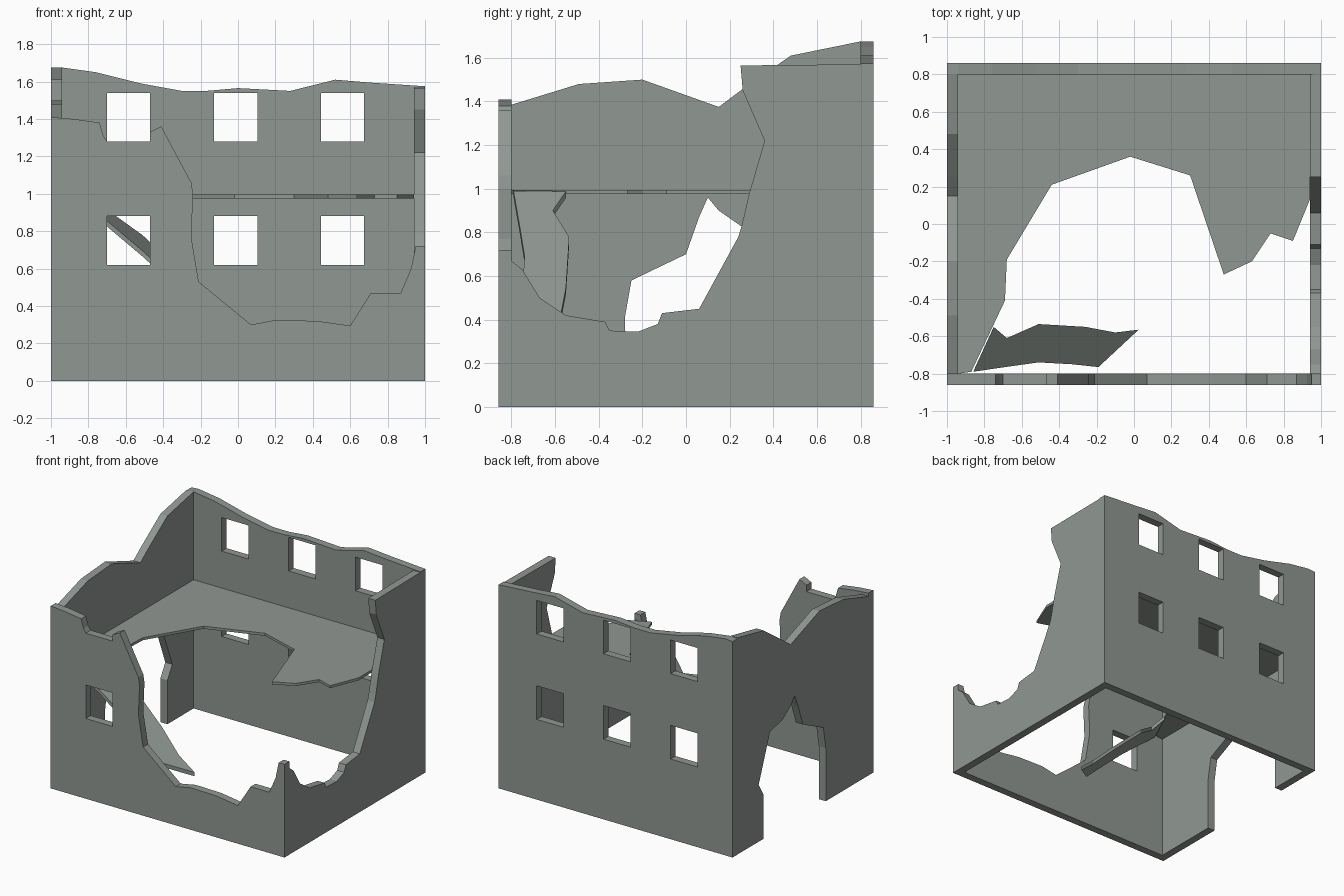
import bpy, bmesh, math

# One weathered concrete colour for the whole ruin
concrete = bpy.data.materials.new("grey_green_concrete")
concrete.diffuse_color = (0.28, 0.31, 0.285, 1)


def rect(x, z, w=0.23, h=0.26):
    return [(x, z), (x + w, z), (x + w, z + h), (x, z + h)]


def panel(name, outline, thickness, place, holes=()):
    """Fill a flat outline with holes, thicken it, then map (u, v, w) to world space."""
    cu = bpy.data.curves.new(name + "_profile", 'CURVE')
    cu.dimensions = '2D'
    cu.fill_mode = 'BOTH'
    cu.extrude = thickness / 2
    for loop in [outline, *holes]:
        sp = cu.splines.new('POLY')
        sp.points.add(len(loop) - 1)
        for p, (u, v) in zip(sp.points, loop):
            p.co = (u, v, 0, 1)
        sp.use_cyclic_u = True
    tmp = bpy.data.objects.new(name + "_profile", cu)
    bpy.context.collection.objects.link(tmp)
    bpy.context.view_layer.update()
    dg = bpy.context.evaluated_depsgraph_get()
    me = bpy.data.meshes.new_from_object(tmp.evaluated_get(dg))
    bpy.data.objects.remove(tmp)
    bm = bmesh.new()
    bm.from_mesh(me)
    bmesh.ops.remove_doubles(bm, verts=bm.verts, dist=0.0005)
    for v in bm.verts:
        v.co = place(*v.co)
    bmesh.ops.recalc_face_normals(bm, faces=bm.faces)
    for f in bm.faces:
        f.smooth = False
        f.material_index = 0
    bm.to_mesh(me)
    bm.free()
    me.name = name
    me.materials.clear()
    me.materials.append(concrete)
    ob = bpy.data.objects.new(name, me)
    bpy.context.collection.objects.link(ob)
    return ob


T = 0.06
WINDOW_X = (-0.70, -0.127, 0.445)

# Back wall: complete, with two rows of windows and a ragged top
back = [(-1, 0), (1, 0), (1, 1.575), (0.70, 1.595), (0.52, 1.61), (0.28, 1.55),
        (0, 1.565), (-0.17, 1.55), (-0.30, 1.55), (-0.52, 1.59), (-0.76, 1.65),
        (-0.94, 1.675), (-1, 1.67)]
panel("back_wall", back, T, lambda u, v, w: (u, 0.83 + w, v),
      [rect(x, z) for x in WINDOW_X for z in (0.62, 1.28)])

# Front wall: large breach, the upper left window opening is broken through
front = [(-1, 0), (1, 0), (1, 0.72), (0.95, 0.72), (0.925, 0.60), (0.87, 0.47),
         (0.71, 0.47), (0.60, 0.295), (0.42, 0.32), (0.20, 0.325), (0.07, 0.30),
         (-0.21, 0.53), (-0.25, 0.77), (-0.24, 1.0), (-0.25, 1.06), (-0.41, 1.36),
         (-0.47, 1.33), (-0.47, 1.28), (-0.70, 1.28), (-0.72, 1.31),
         (-0.74, 1.38), (-0.88, 1.40), (-1, 1.41)]
panel("front_wall", front, T, lambda u, v, w: (u, -0.83 + w, v),
      [rect(-0.70, 0.62)])

# Right wall: front half collapsed
right = [(-0.8, 0), (0.8, 0), (0.8, 1.57), (0.25, 1.565), (0.26, 1.45), (0.36, 1.22),
         (0.29, 0.98), (0.255, 0.83), (0.24, 0.78), (0.06, 0.45), (-0.11, 0.43),
         (-0.13, 0.38), (-0.22, 0.345), (-0.35, 0.35), (-0.37, 0.39), (-0.55, 0.42),
         (-0.67, 0.50), (-0.75, 0.63), (-0.8, 0.67)]
panel("right_wall", right, T, lambda u, v, w: (0.97 + w, u, v))

# Left wall: ragged top and a breach reaching the ground
left = [(-0.8, 0), (-0.28, 0), (-0.28, 0.41), (-0.25, 0.58), (0.0, 0.70), (0.06, 0.87),
        (0.10, 0.96), (0.15, 0.90), (0.25, 0.83), (0.40, 0.80), (0.54, 0.44),
        (0.48, 0.34), (0.48, 0), (0.8, 0), (0.8, 1.675), (0.48, 1.61), (0.25, 1.45),
        (0.15, 1.375), (-0.2, 1.50), (-0.49, 1.48), (-0.8, 1.385)]
panel("left_wall", left, T, lambda u, v, w: (-0.97 + w, u, v))

# Upper floor: broken away at the front
floor = [(-0.94, 0.8), (-0.94, -0.8), (-0.87, -0.79), (-0.69, -0.41), (-0.68, -0.19),
         (-0.44, 0.21), (-0.02, 0.36), (0.30, 0.26), (0.48, -0.27), (0.63, -0.20),
         (0.73, -0.05), (0.85, -0.09), (0.94, 0.13), (0.94, 0.8)]
panel("upper_floor", floor, 0.02, lambda u, v, w: (u, v, 0.985 + w))

# Fallen floor slab: hinged at the floor edge and sloping down to the right
slab = [(-0.86, -0.79), (-0.69, -0.765), (-0.51, -0.74), (-0.33, -0.75), (-0.19, -0.765),
        (0.025, -0.565), (-0.10, -0.58), (-0.26, -0.55), (-0.51, -0.535),
        (-0.68, -0.61), (-0.75, -0.55)]
panel("fallen_floor_slab", slab, 0.03,
      lambda u, v, w: (u, v, 0.965 - 0.9 * (u + 0.85) + 0.41 * (v + 0.79) + w))
